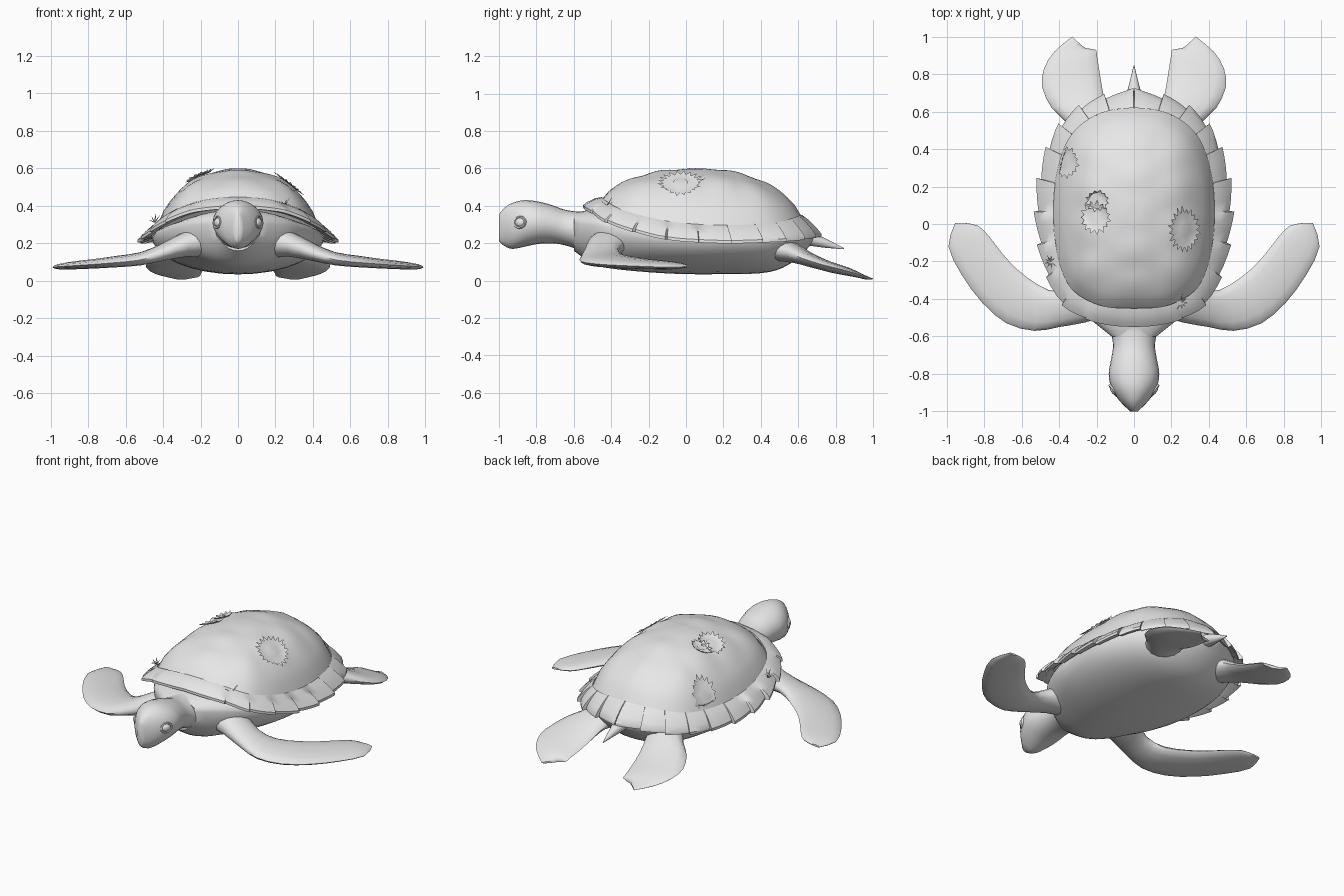
import bpy, bmesh, math, random
from mathutils import Vector, Matrix
from mathutils.bvhtree import BVHTree

if "Cube" in bpy.data.objects:
    bpy.data.objects.remove(bpy.data.objects["Cube"])

random.seed(4)
grey = bpy.data.materials.new("plain_grey")
grey.diffuse_color = (0.8, 0.8, 0.8, 1)
grey.use_nodes = True
grey.node_tree.nodes["Principled BSDF"].inputs["Base Color"].default_value = grey.diffuse_color


def make(name, verts, faces, angle=40):
    bm = bmesh.new()
    vs = [bm.verts.new(v) for v in verts]
    for f in faces:
        bm.faces.new([vs[i] for i in f])
    bmesh.ops.remove_doubles(bm, verts=bm.verts, dist=0.0001)
    bmesh.ops.recalc_face_normals(bm, faces=bm.faces)
    me = bpy.data.meshes.new(name)
    bm.to_mesh(me)
    bm.free()
    me.materials.append(grey)
    ob = bpy.data.objects.new(name, me)
    bpy.context.collection.objects.link(ob)
    bpy.ops.object.select_all(action='DESELECT')
    ob.select_set(True)
    bpy.context.view_layer.objects.active = ob
    bpy.ops.object.shade_smooth_by_angle(angle=math.radians(angle))
    return ob


def catmull(rows, u):
    """Point at parameter u on a smooth curve through rows of numbers."""
    n = len(rows) - 1
    i = min(int(u), n - 1)
    t = u - i
    b, c = rows[i], rows[i + 1]
    a = rows[i - 1] if i else [2 * p - q for p, q in zip(b, c)]
    d = rows[i + 2] if i + 2 <= n else [2 * q - p for p, q in zip(b, c)]
    return [0.5 * (2 * q + (r - p) * t + (2 * p - 5 * q + 4 * r - s) * t * t
                   + (3 * q - p - 3 * r + s) * t ** 3) for p, q, r, s in zip(a, b, c, d)]


def smooth(rows, per):
    n = (len(rows) - 1) * per
    return [catmull(rows, k / per) for k in range(n + 1)]


def loft(name, rings, loop=False, angle=40):
    m, n = len(rings[0]), len(rings)
    verts = [p for r in rings for p in r]
    faces = [(i * m + j, i * m + (j + 1) % m, (i + 1) % n * m + (j + 1) % m, (i + 1) % n * m + j)
             for i in range(n if loop else n - 1) for j in range(m)]
    if not loop:
        faces += [tuple(range(m)), tuple(range((n - 1) * m, n * m))]
    return make(name, verts, faces, angle)


def oval_ring(y, hw, zb, zt, mid, count=24):
    """Cross-section facing y, widest at the fraction mid of its height."""
    zc = zb + mid * (zt - zb)
    ring = []
    for k in range(count):
        a = 2 * math.pi * k / count
        s = math.sin(a)
        ring.append((hw * math.cos(a), y, zc + s * ((zt - zc) if s > 0 else (zc - zb))))
    return ring


def blade(name, rows, mirror):
    """Flipper lofted from rows of leading edge, trailing edge, thickness."""
    rings = []
    for lx, ly, lz, tx, ty, tz, th in smooth(rows, 2):
        a, b = Vector((lx, ly, lz)), Vector((tx, ty, tz))
        ring = []
        for k in range(14):
            t = 2 * math.pi * k / 14
            p = (a + b) / 2 + (a - b) / 2 * math.cos(t)
            p.z += th / 2 * math.sin(t)
            ring.append((p.x * mirror, p.y, max(p.z, 0)))
        rings.append(ring)
    return loft(name, rings, angle=60)


# Body and belly: y, half width, bottom, top
body = [(-.60, .12, .16, .36), (-.5, .24, .09, .38), (-.4, .32, .065, .37), (-.2, .42, .045, .34),
        (0, .455, .035, .32), (.2, .455, .035, .32), (.4, .40, .04, .32), (.52, .33, .07, .32),
        (.62, .21, .14, .31), (.68, .07, .21, .28)]
loft("body", [oval_ring(*r, .72, 32) for r in smooth(body, 3)])

# Head and neck
head = [(-.46, .20, .10, .38), (-.52, .165, .12, .375), (-.58, .125, .165, .37), (-.65, .112, .19, .38),
        (-.72, .122, .20, .405), (-.8, .135, .195, .425), (-.87, .122, .18, .43),
        (-.93, .088, .17, .415), (-.97, .052, .185, .39), (-1.0, .02, .21, .355)]
loft("head_and_neck", [oval_ring(*r, .5) for r in smooth(head, 3)], angle=50)

# Shell outline, front to rear: inner edge xyz, outer edge xyz
edge = [(0, -.45, .435, 0, -.55, .405), (.12, -.445, .43, .13, -.54, .395),
        (.22, -.42, .41, .26, -.50, .375), (.33, -.35, .37, .38, -.42, .325),
        (.39, -.23, .335, .455, -.27, .275), (.42, -.09, .305, .495, -.10, .235),
        (.43, .06, .29, .51, .07, .22), (.42, .22, .285, .495, .24, .215),
        (.385, .37, .29, .45, .40, .22), (.33, .48, .30, .385, .52, .225),
        (.24, .56, .32, .28, .615, .235), (.13, .605, .335, .15, .67, .245), (0, .62, .34, 0, .70, .25)]
N = len(edge) - 1


def flip(rows):
    return [(-r[0], r[1], r[2], -r[3], r[4], r[5]) for r in reversed(rows)]


# Carapace dome with gently swollen scutes
half = smooth(edge, 4)
outline = half + flip(half)[1:-1]
top = Vector((0, .06, .598))
scutes = [(0, -.33), (0, -.14), (0, .06), (0, .26), (0, .46)]
scutes += [(s * .25, y) for s in (-1, 1) for y in (-.25, -.03, .19, .40)]
rings = 14
dv = []
for k in range(rings):
    s = 1 - k / rings
    for r in outline:
        x, y = top.x + (r[0] - top.x) * s, top.y + (r[1] - top.y) * s
        z = r[2] + (top.z - r[2]) * (1 - s ** 2.2) ** .7
        d = min(math.hypot(x - a, y - b) for a, b in scutes)
        z += .014 * (math.exp(-(d / .09) ** 2) - .5) * math.sin(math.pi * s) ** .5 if s < 1 else 0
        dv.append((x, y, z))
M = len(outline)
df = [(k * M + j, k * M + (j + 1) % M, (k + 1) * M + (j + 1) % M, (k + 1) * M + j)
      for k in range(rings - 1) for j in range(M)]
dv.append(tuple(top))
df += [((rings - 1) * M + j, (rings - 1) * M + (j + 1) % M, len(dv) - 1) for j in range(M)]
make("carapace", dv, df, 50)
dome = BVHTree.FromPolygons(dv, df)

# Shell rim: overlapping plates that flare toward the rear and then step in
rim = []
for k in range(N):
    for f in (0, .33, .67, .98):
        r = catmull(edge, k + f)
        out = Vector((r[3], r[4] - .07, 0)).normalized() * (.026 * f * min(1, k / 4))
        rim.append((*r[:3], r[3] + (out.x if k + f > .01 else 0), r[4] + out.y, r[5]))
rim.append(edge[-1])
rim_rings = []
for r in rim + flip(rim)[1:-1]:
    a, b = Vector(r[:3]), Vector(r[3:])
    up = Vector((0, 0, 1))
    rim_rings.append([a - up * .01, a + up * .012, a.lerp(b, .35) + up * .016, a.lerp(b, .75) + up * .01,
                      b, b - up * .016, b.lerp(a, .5) - up * .035, b.lerp(a, 1.1) - up * .03])
loft("shell_rim", rim_rings, loop=True, angle=35)

# Flippers and eyes on both sides
front = [(.10, -.48, .22, .14, -.22, .22, .20), (.26, -.525, .195, .29, -.31, .20, .14),
         (.40, -.55, .145, .41, -.36, .16, .095), (.53, -.57, .11, .51, -.325, .125, .07),
         (.68, -.53, .095, .62, -.245, .11, .06), (.81, -.42, .085, .70, -.16, .10, .052),
         (.92, -.27, .078, .77, -.07, .092, .045), (.99, -.12, .073, .83, -.01, .085, .035),
         (.955, .005, .075, .90, .005, .08, .012)]
rear = [(.26, .40, .18, .06, .46, .18, .14), (.36, .54, .15, .14, .61, .15, .11),
        (.44, .62, .12, .165, .70, .105, .08), (.49, .73, .085, .182, .80, .065, .06),
        (.48, .83, .06, .198, .90, .038, .045), (.425, .92, .035, .205, .93, .025, .03),
        (.33, 1.0, .01, .26, .935, .014, .012)]
for side, m in (("right", 1), ("left", -1)):
    blade("front_flipper_" + side, front, m)
    blade("rear_flipper_" + side, rear, m)
    turn = Vector((.82 * m, -.55, .12)).to_track_quat('Z', 'Y').to_matrix()
    centre = Vector((.108 * m, -.888, .312))
    ball = [[centre + turn @ Vector((.028 * math.cos(a) * math.sin(b), .024 * math.sin(a) * math.sin(b),
                                     .016 * math.cos(b))) for a in [math.tau * j / 16 for j in range(16)]]
            for b in [math.pi * (i + .05) / 8.1 for i in range(9)]]
    loft("eye_" + side, ball, angle=60)
    lid = []
    for i in range(20):
        a = math.tau * i / 20
        lid.append([centre + turn @ Vector(((.034 + .007 * math.cos(b)) * math.cos(a),
                                            (.028 + .007 * math.cos(b)) * math.sin(a), .009 * math.sin(b)))
                    for b in [math.tau * j / 6 for j in range(6)]])
    loft("eyelid_" + side, lid, loop=True, angle=60)

# Tail
tail = [(.58, .07, .19, .28), (.66, .05, .185, .26), (.74, .028, .175, .23), (.845, .002, .168, .174)]
loft("tail", [oval_ring(*r, .5, 10) for r in smooth(tail, 2)], angle=60)


def on_dome(x, y):
    hit = dome.ray_cast(Vector((x, y, 2)), Vector((0, 0, -1)))
    return (hit[0], hit[1]) if hit[0] else dome.find_nearest(Vector((x, y, .33)))[:2]


# Ragged growth patches: x, y, half sizes, points
for i, (cx, cy, rx, ry, n) in enumerate([(-.195, .125, .065, .06, 12), (-.205, .035, .085, .09, 15),
                                         (.27, -.03, .085, .125, 20), (-.365, .33, .075, .09, 15)]):
    pv, pf = [], []
    for ring, lift in ((.3, .006), (.7, .008), (1, .012)):
        for k in range(2 * n):
            a = math.pi * k / n
            q = ring if ring < 1 else (random.uniform(.88, 1.08) if k % 2 else .74)
            p, nor = on_dome(cx + rx * q * math.cos(a), cy + ry * q * math.sin(a))
            pv.append(p + Vector((0, 0, lift + (.012 if k % 2 and ring == 1 else 0))))
    w = 2 * n
    for r in (0, 1):
        pf += [(r * w + k, r * w + (k + 1) % w, (r + 1) * w + (k + 1) % w, (r + 1) * w + k) for k in range(w)]
    make("growth_patch_%d" % (i + 1), pv, pf)

# Small tufts at the shell edge
for i, (x, y, z) in enumerate([(-.445, -.2, .31), (.25, -.42, .40)]):
    tv, tf = [], []
    for k in range(9):
        a = math.tau * k / 9
        d = Vector((math.cos(a), math.sin(a), random.uniform(.3, 1.3))) * random.uniform(.03, .045)
        w = Vector((-math.sin(a), math.cos(a), 0)) * .005
        c = Vector((x, y, z))
        tf.append((len(tv), len(tv) + 1, len(tv) + 2))
        tv += [c - w, c + w, c + d]
    make("tuft_%d" % (i + 1), tv, tf)
